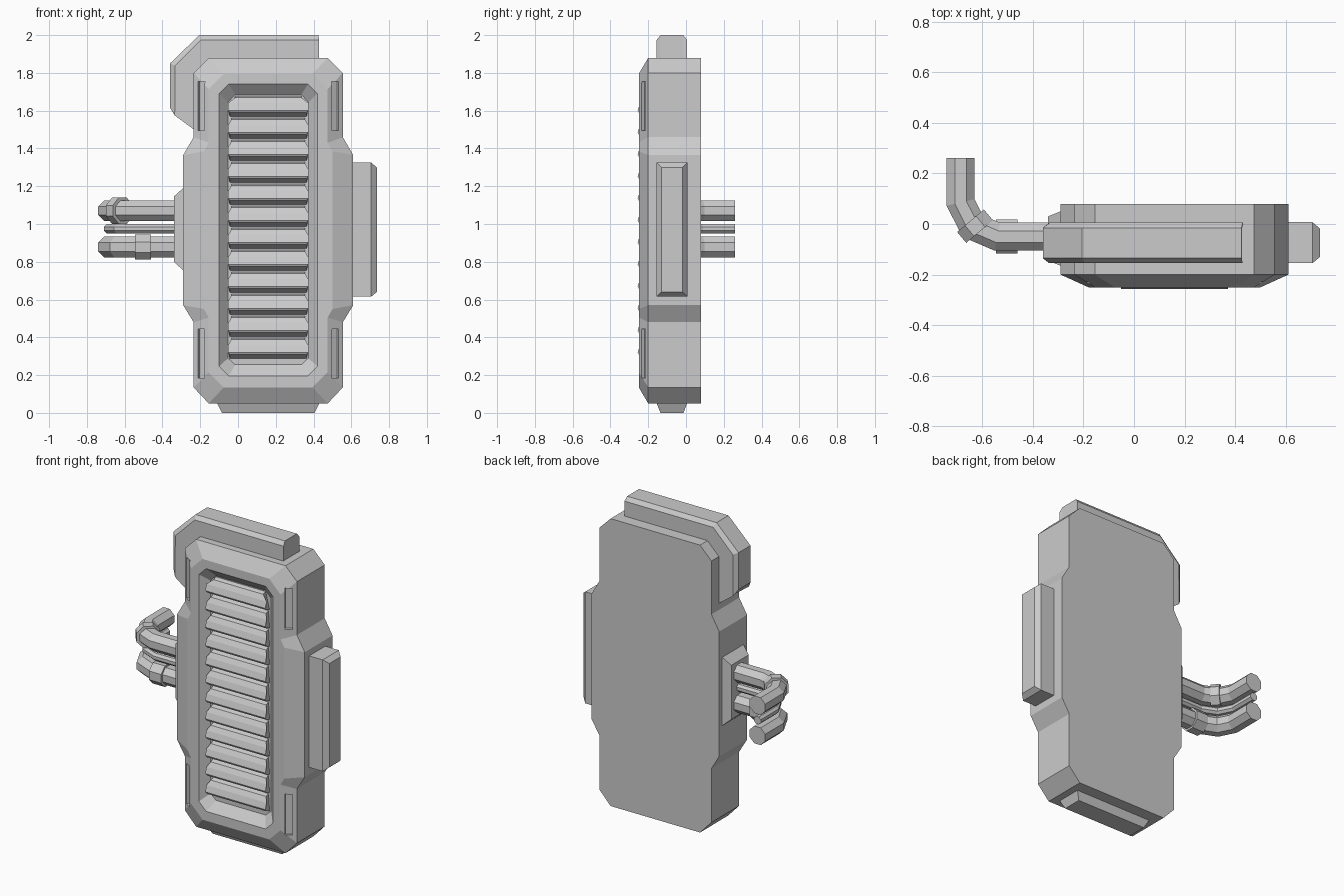
import bpy, bmesh, math
from mathutils import Vector

if "Cube" in bpy.data.objects:
    bpy.data.objects.remove(bpy.data.objects["Cube"])

CX = 0.16  # symmetry axis of the main casing


def loft(name, rings):
    """Skin a stack of equal-length point rings and cap both ends."""
    bm = bmesh.new()
    rows = [[bm.verts.new(p) for p in ring] for ring in rings]
    n = len(rows[0])
    for a, b in zip(rows, rows[1:]):
        for i in range(n):
            j = (i + 1) % n
            bm.faces.new((a[i], a[j], b[j], b[i]))
    bm.faces.new(rows[0])
    bm.faces.new(rows[-1])
    bmesh.ops.recalc_face_normals(bm, faces=bm.faces)
    mesh = bpy.data.meshes.new(name)
    bm.to_mesh(mesh)
    bm.free()
    obj = bpy.data.objects.new(name, mesh)
    bpy.context.collection.objects.link(obj)
    return obj


def mirrored(half, y):
    """Closed ring from a right-hand profile of (half width, z)."""
    return ([(CX + w, y, z) for w, z in half] +
            [(CX - w, y, z) for w, z in reversed(half)])


def rect_x(x, y0, y1, z0, z1):
    return [(x, y0, z0), (x, y1, z0), (x, y1, z1), (x, y0, z1)]


def rect_z(z, x0, x1, y0, y1):
    return [(x0, y0, z), (x1, y0, z), (x1, y1, z), (x0, y1, z)]


def tube(name, path, radius, z, sides=8):
    """Mitred octagonal sweep along a horizontal (x, y) path."""
    pts = [Vector(p) for p in path]
    r = radius / math.cos(math.pi / sides)
    rings = []
    for i, p in enumerate(pts):
        d0 = (p - pts[i - 1]).normalized() if i else None
        d1 = (pts[i + 1] - p).normalized() if i < len(pts) - 1 else None
        d = ((d0 or d1) + (d1 or d0)).normalized()
        miter = 1 / d.dot(d0 or d1)
        side = Vector((-d.y, d.x)) * miter
        ring = []
        for k in range(sides):
            a = (k + 0.5) * 2 * math.pi / sides
            q = p + side * r * math.cos(a)
            ring.append((q.x, q.y, z + r * math.sin(a)))
        rings.append(ring)
    return loft(name, rings)


# Main casing: waisted outline, bevelled front, sunken vent bay
outline = [(.315, 1.88), (.395, 1.80), (.395, 1.46), (.45, 1.365),
           (.45, .57), (.395, .48), (.395, .135), (.315, .05)]
front = [(.235, 1.795), (.315, 1.715), (.315, 1.43), (.34, 1.385),
         (.34, .55), (.315, .505), (.315, .215), (.235, .135)]
mids = (1.43, 1.385, .55, .505)
bay = [(.21, 1.74), (.26, 1.69)] + [(.26, z) for z in mids] + [(.26, .245), (.21, .195)]
floor = [(.175, 1.685), (.213, 1.645)] + [(.213, z) for z in mids] + [(.213, .29), (.175, .255)]
casing = loft("casing", [mirrored(outline, .08), mirrored(outline, -.20),
                         mirrored(front, -.25), mirrored(bay, -.25),
                         mirrored(floor, -.20)])

# Four narrow slots cut in the bevelled edges
tilt = math.atan2(.05, .08)
for s in (1, -1):
    for z0, z1 in ((1.495, 1.755), (.185, .445)):
        u = Vector((math.cos(tilt) * s, math.sin(tilt), 0)) * .021
        v = Vector((math.sin(tilt) * s, -math.cos(tilt), 0)) * .018
        c = Vector((CX + s * .355, -.225, 0))
        base = [c - u - v, c + u - v, c + u + v, c - u + v]
        cutter = loft("slot_cutter", [[p + Vector((0, 0, z)) for p in base] for z in (z0, z1)])
        cutter.hide_render = True
        cutter.hide_set(True)
        mod = casing.modifiers.new("slot", 'BOOLEAN')
        mod.operation = 'DIFFERENCE'
        mod.solver = 'EXACT'
        mod.object = cutter

# Louvre slats
for i in range(12):
    zt = 1.68 - i * .1165
    w_top = .175 if i == 0 else .195
    prof = [(-.195, zt, w_top), (-.225, zt - .01, w_top), (-.243, zt - .04, .212),
            (-.256, zt - .078, .212), (-.250, zt - .09, .203), (-.195, zt - .112, .203)]
    loft("vent_slat", [[(CX + s * w, y, z) for y, z, w in prof] for s in (-1, 1)])

# Wrapped guard over the top left corner
outer = [(-.36, 1.615), (-.36, 1.85), (-.205, 2.0), (.425, 2.0), (.43, 1.7), (-.1, 1.45), (-.24, 1.505)]
inner = [(-.335, 1.575), (-.333, 1.838), (-.195, 1.975), (.43, 1.975), (.43, 1.7), (-.1, 1.45), (-.24, 1.505)]
loft("top_guard", [[(x, y, z) for x, z in prof] for y, prof in
                   ((.005, inner), (-.015, outer), (-.135, outer), (-.155, inner))])

# Side plate, foot and pipe socket
loft("side_plate", [rect_x(.55, -.155, .007, .615, 1.325),
                    rect_x(.705, -.155, .007, .615, 1.325),
                    rect_x(.735, -.13, -.018, .64, 1.30)])
loft("foot", [rect_z(.08, -.11, .43, -.155, .005),
              rect_z(.05, -.11, .43, -.155, .005),
              rect_z(0, -.085, .405, -.135, -.013)])
loft("pipe_socket", [rect_x(-.25, -.165, .05, .755, 1.19),
                     rect_x(-.29, -.165, .05, .755, 1.19),
                     rect_x(-.34, -.145, .03, .80, 1.145)])

# Pipes bending to the back
path = [(-.30, -.05), (-.54, -.05), (-.638, -.008), (-.685, .085), (-.685, .26)]
for name, r, z in (("upper_pipe", .055, 1.07), ("thin_pipe", .024, .975), ("lower_pipe", .055, .878)):
    tube(name, path, r, z)

# Pipe clamps
tube("lower_clamp", [(-.46, -.05), (-.545, -.05)], .067, .878)
tube("upper_clamp", [(-.610, -.030), (-.646, .013)], .069, 1.07)
